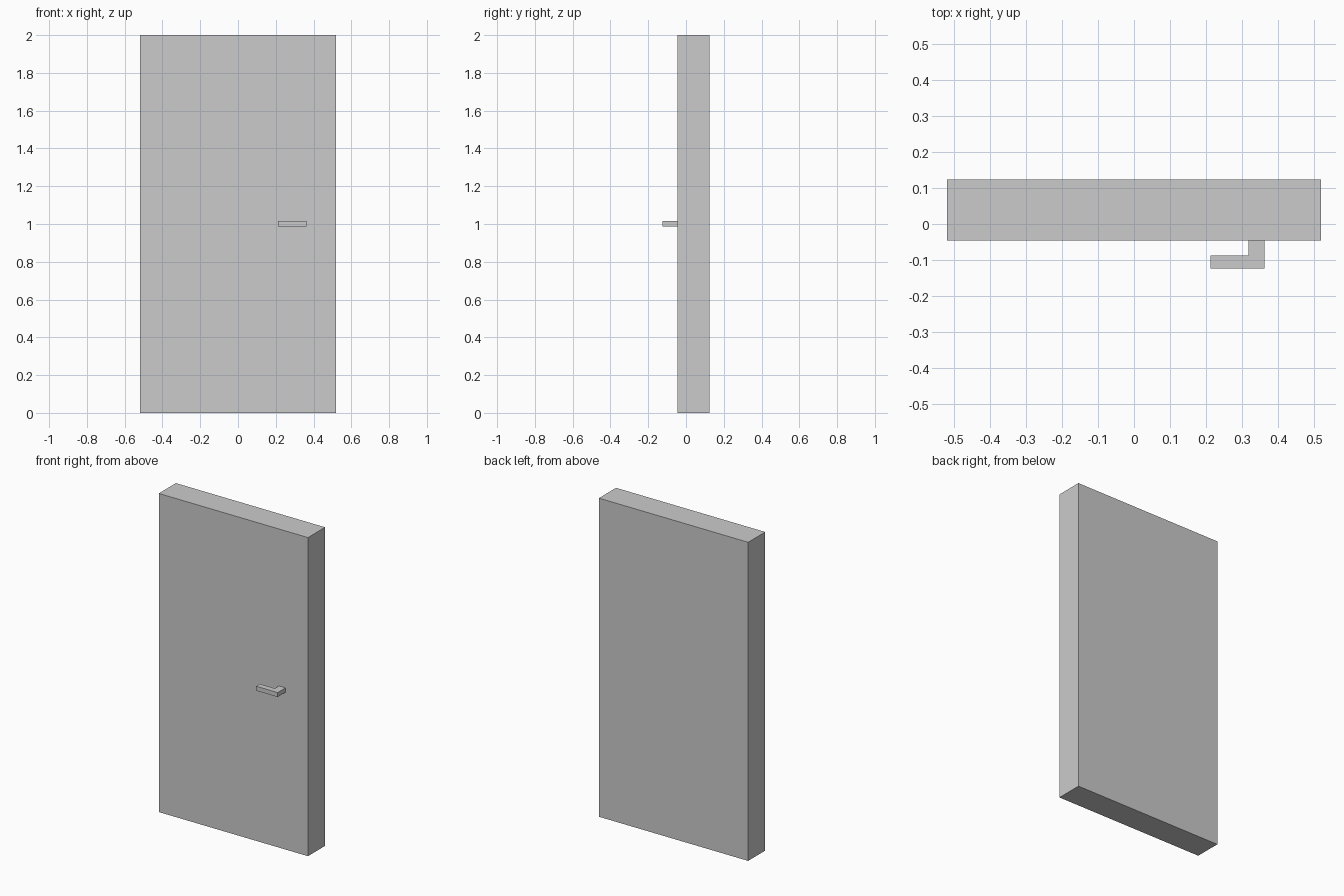
import bpy, bmesh

if "Cube" in bpy.data.objects:
    bpy.data.objects.remove(bpy.data.objects["Cube"])


def extrude_profile(name, points, z0, z1):
    """Prism from an xy outline (counter-clockwise), between two heights."""
    bm = bmesh.new()
    face = bm.faces.new([bm.verts.new((x, y, z0)) for x, y in points])
    result = bmesh.ops.extrude_face_region(bm, geom=[face])
    top = [v for v in result["geom"] if isinstance(v, bmesh.types.BMVert)]
    bmesh.ops.translate(bm, verts=top, vec=(0, 0, z1 - z0))
    bmesh.ops.recalc_face_normals(bm, faces=bm.faces)
    mesh = bpy.data.meshes.new(name)
    bm.to_mesh(mesh)
    bm.free()
    obj = bpy.data.objects.new(name, mesh)
    bpy.context.collection.objects.link(obj)
    return obj


FRONT, BACK, HALF_WIDTH = -0.046, 0.1235, 0.518

# Door slab
extrude_profile("door_panel", [(-HALF_WIDTH, FRONT), (HALF_WIDTH, FRONT),
                               (HALF_WIDTH, BACK), (-HALF_WIDTH, BACK)], 0.0, 2.0)

# L-shaped lever handle, its stem seated against the front face
extrude_profile("door_handle", [(0.212, -0.1235), (0.362, -0.1235),
                                (0.362, FRONT), (0.317, FRONT),
                                (0.317, -0.087), (0.212, -0.087)], 0.987, 1.015)
